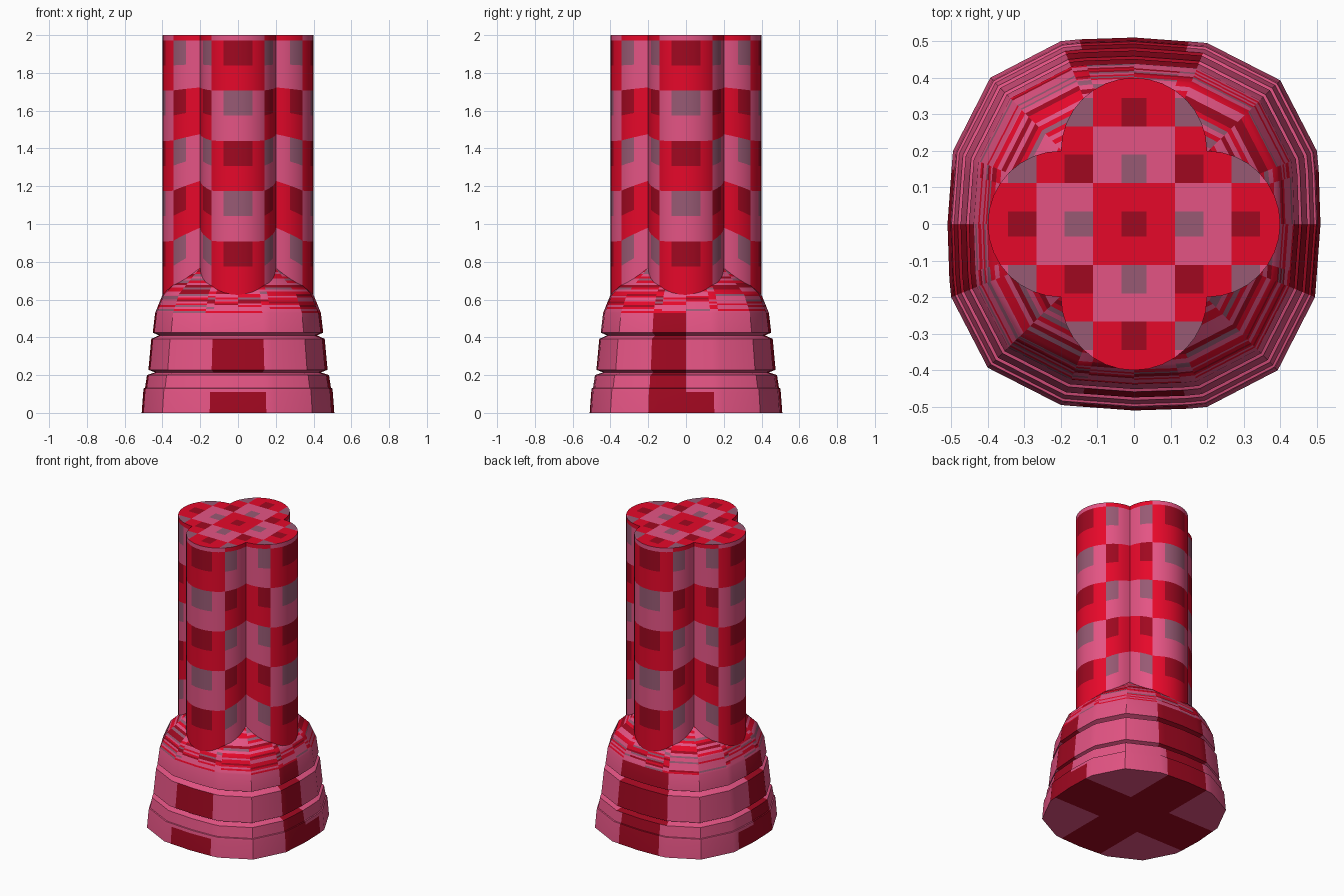
import bpy, bmesh, math, random

if "Cube" in bpy.data.objects:
    bpy.data.objects.remove(bpy.data.objects["Cube"])
random.seed(4)


def srgb(r, g, b):
    f = lambda c: c / 12.92 if c < 0.04045 else ((c + 0.055) / 1.055) ** 2.4
    return (f(r / 255), f(g / 255), f(b / 255), 1)


MATS = []
for name, col in (("red", (230, 8, 42)), ("dark_red", (160, 8, 32)),
                  ("pink", (228, 84, 132)), ("mauve_grey", (152, 90, 116))):
    m = bpy.data.materials.new(name)
    m.diffuse_color = srgb(*col)
    m.use_nodes = True
    m.node_tree.nodes["Principled BSDF"].inputs["Base Color"].default_value = m.diffuse_color
    MATS.append(m)
RED, DARK, PINK, GREY = range(4)


def finish(bm, name):
    me = bpy.data.meshes.new(name)
    bm.to_mesh(me)
    bm.free()
    ob = bpy.data.objects.new(name, me)
    for m in MATS:
        me.materials.append(m)
    bpy.context.collection.objects.link(ob)
    bpy.ops.object.select_all(action='DESELECT')
    bpy.context.view_layer.objects.active = ob
    ob.select_set(True)
    bpy.ops.object.shade_smooth_by_angle(angle=math.radians(32))
    return ob


def loft(bm, rings, rule):
    """Skin a list of closed rings; rule(ring, segment, face centre) gives the colour."""
    vs = [[bm.verts.new(p) for p in r] for r in rings]
    n = len(vs[0])
    for j in range(len(vs) - 1):
        for i in range(n):
            k = (i + 1) % n
            f = bm.faces.new((vs[j][i], vs[j][k], vs[j + 1][k], vs[j + 1][i]))
            f.material_index = rule(j, i, f.calc_center_median())


def cap(name, pts, cuts, rule, flip=False):
    """Flat face cut along x and y lines, coloured by face centre."""
    bm = bmesh.new()
    f = bm.faces.new([bm.verts.new(p) for p in pts])
    if flip:
        f.normal_flip()
    z = pts[0][2]
    for c in cuts:
        for s in (-1, 1):
            for ax in ((1, 0, 0), (0, 1, 0)):
                bmesh.ops.bisect_plane(bm, geom=bm.verts[:] + bm.edges[:] + bm.faces[:],
                                       plane_co=(ax[0] * c * s, ax[1] * c * s, z), plane_no=ax)
    for f in bm.faces:
        f.material_index = rule(f.calc_center_median())
    finish(bm, name)


def checker(odd, patch):
    return (PINK, GREY)[patch] if odd else (RED, DARK)[patch]


# Clover column: four half-round lobes, checkered in 22.5 degree sectors
STEPS = 16
outline = []
for lobe in range(4):
    a = lobe * math.pi / 2
    for s in range(STEPS):
        t = -math.pi / 2 + math.pi * s / STEPS
        outline.append((0.2 * math.cos(a) + 0.2 * math.cos(a + t),
                        0.2 * math.sin(a) + 0.2 * math.sin(a + t), abs(t)))
heights = [1.9725 - 0.133 * k for k in range(10, -1, -1)]


def lift(z, t):  # rows rise towards the notches lower down
    return z + 0.09 * max(0, (t - 0.75) / 0.82) * max(0, (1.95 - z) / 1.3)


rings = [[(x, y, 0.5) for x, y, t in outline]]
rings += [[(x, y, lift(z, t)) for x, y, t in outline] for z in heights]
rings += [[(x, y, 2) for x, y, t in outline]]


def column_rule(j, i, c):
    s = i % STEPS
    t = abs(-90 + 180 * (s + 0.5) / STEPS)
    sector = int(t / 22.5)
    row = max(j - 1, 0)            # row 0 plain, row 1 patch, row 2 plain ...
    return checker((sector // 2 + row // 2) % 2, sector % 2 == 0 and row % 2 == 1)


bm = bmesh.new()
loft(bm, rings, column_rule)
finish(bm, "clover_column")


# Checkered top of the column
def top_rule(c):
    u, v = (abs(c.x) + 0.043) / 0.155, (abs(c.y) + 0.043) / 0.155
    return checker((int(u) + int(v)) % 2, u % 1 < 0.5 and v % 1 < 0.5)


cap("column_top", [(x, y, 2) for x, y, t in outline],
    [0.0345 + 0.0775 * k for k in range(5)], top_rule)

# Flared foot: rounded-square rings with two grooves and a shoulder
quarter = [(0.51, 0), (0.505, 0.15), (0.5, 0.2), (0.4, 0.393), (0.2, 0.495), (0.15, 0.499)]
foot = list(quarter)
for k in range(3):
    quarter = [(-y, x) for x, y in quarter]
    foot += quarter
profile = [(0, 1), (0.11, 0.984), (0.13, 0.978), (0.132, 0.965), (0.2, 0.945), (0.214, 0.86),
           (0.228, 0.93), (0.392, 0.9), (0.41, 0.82), (0.425, 0.885), (0.53, 0.86)]
SHOULDER = len(profile)
profile += [(0.53 + 0.01 * k, 0.86 - 0.008 * k) for k in range(1, 11)]
profile += [(0.63 + 0.14 * k / 12, 0.78 - 0.28 * k / 12) for k in range(1, 13)]


def foot_rule(j, i, c):
    if j >= SHOULDER - 1:          # streaky shoulder
        r = random.random()
        plain = 0.6 if c.z < 0.56 else 0.4
        if r < plain:
            return PINK
        r = (r - plain) / (1 - plain)
        return RED if r < 0.65 else GREY if r < 0.83 else DARK
    if abs(c.x) > abs(c.y):        # stripe on left and right, wider at the bottom
        return DARK if -0.2 < c.y < (0.15 if c.z < 0.11 else 0) else PINK
    if c.y > 0:                    # stripe on the back
        return DARK if abs(c.x) < (0.15 if c.z < 0.2 else 0.2) else PINK
    front = abs(c.x) < 0.15 and (c.z < 0.11 or 0.215 < c.z < 0.4)
    return DARK if front else PINK


bm = bmesh.new()
loft(bm, [[(x * s, y * s, z) for x, y in foot] for z, s in profile], foot_rule)
finish(bm, "flared_foot")

# Underside with a dark cross
cap("foot_underside", [(x, y, 0) for x, y in foot], [0.15],
    lambda c: PINK if abs(c.x) > 0.15 and abs(c.y) > 0.15 else DARK, True)
